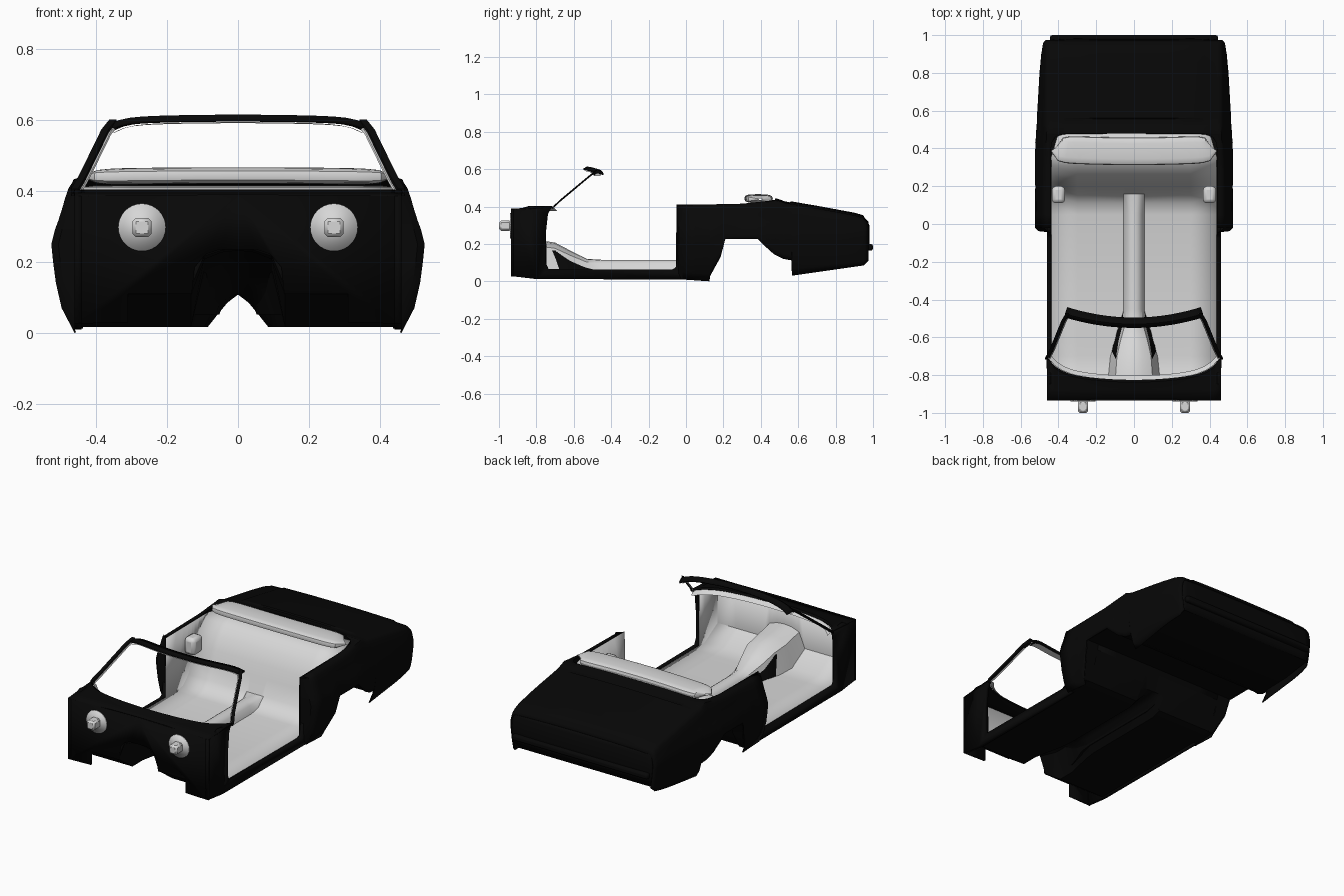
import bpy, bmesh, math

if "Cube" in bpy.data.objects:
    bpy.data.objects.remove(bpy.data.objects["Cube"])


def material(name, v):
    m = bpy.data.materials.new(name)
    m.diffuse_color = (v, v, v, 1)
    m.use_nodes = True
    m.node_tree.nodes["Principled BSDF"].inputs["Base Color"].default_value = m.diffuse_color
    return m


BLACK = material("body_black", 0.0022)
GREY = material("lining_grey", 0.68)


def lerp(table, v):
    """Piecewise linear lookup in a list of (key, value)."""
    if v <= table[0][0]:
        return table[0][1]
    for (a, p), (b, q) in zip(table, table[1:]):
        if v <= b:
            return p + (q - p) * (v - a) / (b - a)
    return table[-1][1]


def make(name, verts, faces, mats, mirror=True, solid=0.0, offset=-1, angle=35):
    me = bpy.data.meshes.new(name)
    me.from_pydata(verts, [], faces)
    ob = bpy.data.objects.new(name, me)
    bpy.context.collection.objects.link(ob)
    for m in mats:
        me.materials.append(m)
    bpy.ops.object.select_all(action='DESELECT')
    ob.select_set(True)
    bpy.context.view_layer.objects.active = ob
    bpy.ops.object.shade_smooth_by_angle(angle=math.radians(angle))
    if mirror:
        ob.modifiers.new("mirror", 'MIRROR')
    if solid:
        s = ob.modifiers.new("thickness", 'SOLIDIFY')
        s.thickness, s.offset = solid, offset
        if len(mats) > 1:
            s.material_offset = s.material_offset_rim = 1
    return ob


def grid(name, rows, mats, **kw):
    n = len(rows[0])
    faces = [(i * n + j, i * n + j + 1, (i + 1) * n + j + 1, (i + 1) * n + j)
             for i in range(len(rows) - 1) for j in range(n - 1)]
    return make(name, [p for r in rows for p in r], faces, mats, **kw)


def box(name, c, size, mat, bevel, segs=1, mirror=True):
    bm = bmesh.new()
    bmesh.ops.create_cube(bm, size=1)
    vs = [tuple(c[k] + v.co[k] * size[k] for k in range(3)) for v in bm.verts]
    fs = [[v.index for v in f.verts] for f in bm.faces]
    bm.free()
    ob = make(name, vs, fs, [mat], mirror=mirror)
    b = ob.modifiers.new("bevel", 'BEVEL')
    b.width, b.segments = bevel, segs
    ob.modifiers.move(len(ob.modifiers) - 1, 0)
    return ob


# Cabin tub: firewall, footwell, floor with tunnel, rear bulkhead and shelf
FLOOR = [(-0.92, 0.13), (-0.8, 0.06), (-0.7, 0.055), (-0.62, 0.055), (-0.53, 0.055), (-0.45, 0.055),
         (0.05, 0.055), (0.11, 0.068), (0.16, 0.115), (0.195, 0.2), (0.22, 0.27), (0.26, 0.34),
         (0.31, 0.39), (0.35, 0.41), (0.485, 0.415)]
BELLY = [(-0.93, 0.11), (-0.8, 0.017), (-0.7, 0.017), (-0.62, 0.017), (-0.53, 0.017), (-0.45, 0.017),
         (0.06, 0.017), (0.12, 0.035), (0.165, 0.105), (0.2, 0.2)]
TOP = [(-0.92, 0.24), (-0.8, 0.222), (-0.7, 0.207), (-0.62, 0.165), (-0.53, 0.12), (-0.45, 0.115)]
WIDE_IN = [(-0.8, 0.135), (-0.7, 0.125), (-0.62, 0.1), (-0.53, 0.065), (-0.45, 0.055)]
WIDE_OUT = [(-0.7, 0.132), (-0.62, 0.115), (-0.53, 0.095), (-0.45, 0.085)]


def tub_row(y, z0, wide, drop, ends):
    w, h = lerp(wide, y), max(0, lerp(TOP, y) - drop - z0)
    k = min(1, max(0, (y + 0.7) / 0.25))
    prof = [a + (b - a) * k for a, b in zip((1, 0.96, 0.8, 0), ends)]
    row = [(w * t, y, z0 + h * p) for t, p in zip((0, 0.35, 0.72, 1), prof)]
    return row + [(0.3, y, z0), (0.44 if y < 0.4 else 0.4, y, z0)]


grid("cabin_tub", [tub_row(-0.92, 0.385, WIDE_IN, 0, (1, 1, 0.7, 0))]
     + [tub_row(y, z, WIDE_IN, 0, (1, 0.95, 0.7, 0)) for y, z in FLOOR], [GREY, BLACK], solid=0.004)
grid("underbody", [tub_row(y, z, WIDE_OUT, 0.007, (1, 0.75, 0.33, 0)) for y, z in BELLY], [BLACK])

# Side lining of footwell, sill and rear cabin
LINE = [(-0.92, 0.385), (-0.75, 0.385), (-0.745, 0.06), (-0.055, 0.06), (-0.05, 0.41), (0.34, 0.413)]
ys = [-0.92, -0.8, -0.75, -0.745, -0.055, -0.05, 0.05, 0.11, 0.16, 0.195, 0.22, 0.26, 0.31, 0.34]
grid("side_lining", [[(0.437, y, lerp(FLOOR, y) - 0.002), (0.437, y, lerp(LINE, y))] for y in ys],
     [GREY, BLACK], solid=0.004)

# Cowl side, door opening edge and sill in one plate
side = [(-0.935, 0.028), (-0.935, 0.385), (-0.86, 0.388), (-0.83, 0.403), (-0.72, 0.393), (-0.738, 0.36),
        (-0.75, 0.25), (-0.75, 0.1), (-0.735, 0.066), (-0.075, 0.062), (-0.055, 0.075), (-0.045, 0.14),
        (0.0, 0.14), (0.0, 0.01), (-0.8, 0.012)]
make("sill_and_cowl_side", [(0.45, y, z) for y, z in side], [range(len(side))], [BLACK], solid=0.02, offset=0)

# Firewall with tunnel notch and footwell cutouts
wall = [(0, 0.235), (0.05, 0.235), (0.09, 0.222), (0.122, 0.185), (0.13, 0.11), (0.31, 0.11), (0.31, 0.03),
        (0.46, 0.026), (0.46, 0.385), (0, 0.39)]
make("firewall", [(x, -0.929, z) for x, z in wall], [range(len(wall))], [BLACK], solid=0.012, offset=0)

# Cowl top, ending on the curved windscreen base
rows = [[], [], [], []]
for i in range(13):
    u = i / 12
    x, yb = 0.46 * u, -0.825 + 0.05 * u ** 2 + 0.065 * u ** 8
    for r, p in zip(rows, [(x, -0.934, 0.387), (x, -0.875, 0.392), (x, yb - 0.012, 0.404), (x, yb, 0.398)]):
        r.append(p)
grid("cowl_top", rows, [BLACK], solid=0.008)
grid("windscreen_base_trim", [[(x * 0.99, y, z - 0.002) for x, y, z in rows[3]],
                              [(x * 0.97, y + 0.022, z - 0.022) for x, y, z in rows[3]]], [GREY])


# Windscreen pillars and header
def pillar(name, d, r, mat):
    path = [(0.46, -0.712, 0.395), (0.438, -0.672, 0.432), (0.374, -0.515, 0.563), (0.352, -0.48, 0.59)]
    ring = [(-r, 0, r), (r, 0, r), (r, 0, -r), (-r, 0, -r), (-r, 0, r)]
    ring = [(a, math.copysign(r * 0.5, c), c) for a, b, c in ring]
    grid(name, [[(x + a - d, y + b + d * 0.3, z + c) for a, b, c in ring] for x, y, z in path], [mat])


pillar("windscreen_pillar", 0.0, 0.01, BLACK)
pillar("pillar_trim", 0.012, 0.005, GREY)
rows = [[], [], []]
for i in range(13):
    u = i / 12
    x, z = 0.365 * u, 0.614 - 0.008 * u ** 2 - 0.02 * u ** 10
    yf = -0.55 + 0.055 * u ** 2
    for r, p in zip(rows, [(x, yf, z - 0.012), (x, yf + 0.02, z), (x * 0.97, yf + 0.055, z - 0.01)]):
        r.append(p)
grid("windscreen_header", rows, [BLACK], solid=0.009)
grid("header_trim", [[(x * 0.97, y + 0.004, z - 0.012) for x, y, z in rows[0]],
                     [(x * 0.97, y - 0.012, z - 0.011) for x, y, z in rows[2]]], [GREY])

# Rear body shell: deck, shoulders, flanks and wheel arch outline
FLANK = [(0, 0.46), (0.03, 0.474), (0.07, 0.496), (0.14, 0.512), (0.2, 0.52), (0.25, 0.525), (0.29, 0.515),
         (0.33, 0.5), (0.38, 0.486), (0.42, 0.472)]
TAPER = [(0.4, 1), (0.6, 0.975), (0.8, 0.955), (0.92, 0.935), (0.96, 0.915), (0.975, 0.89)]
DECK = [(-0.03, 0.408), (0.3, 0.415), (0.44, 0.43), (0.48, 0.437), (0.53, 0.419), (0.7, 0.39), (0.9, 0.353),
        (0.945, 0.34), (0.975, 0.31)]
BOTTOM = [(-0.02, 0.01), (0.125, 0.0), (0.13, 0.03), (0.185, 0.13), (0.21, 0.225), (0.385, 0.225), (0.42, 0.19),
          (0.47, 0.145), (0.52, 0.12), (0.564, 0.112), (0.566, 0.03), (0.95, 0.085), (0.975, 0.11)]
INNER = [(0.38, 0.442), (0.43, 0.435), (0.46, 0.415), (0.475, 0.375), (0.48, 0.0)]


def flank(z, y):
    return lerp(FLANK, z) * lerp(TAPER, y)


def shell_row(y):
    top, low, xi = lerp(DECK, y), lerp(BOTTOM, y), lerp(INNER, y)
    xs = flank(top, y)
    lid = 0.006 if 0.56 < y < 0.96 else 0
    if xi == 0:
        row = [(x, y, top + 0.008 * (1 - (x / 0.45) ** 2) + (lid if x < 0.37 else 0))
               for x in (0, 0.18, 0.36, 0.375)]
    else:
        row = [(xi + (xs - 0.02 - xi) * t, y, top) for t in (0, 0.3, 0.6, 0.8)]
    row += [(max(xs - 0.02, xi), y, top), (xs - 0.005, y, top - 0.005)]
    for i in range(11):
        z = top - 0.016 + (low - top + 0.016) * i / 10
        row.append((flank(z, y), y, z))
    return row


stations = sorted({y for t in (DECK, BOTTOM, INNER) for y, _ in t if -0.02 <= y <= 0.975}
                  | {-0.02, 0.05, 0.35, 0.555, 0.562, 0.62, 0.8, 0.85, 0.96})
grid("rear_shell", [shell_row(y) for y in stations], [BLACK], solid=0.005)

# Door jamb closing the front of the rear fender
zs = [0.01, 0.07, 0.14, 0.2, 0.25, 0.29, 0.33, 0.38, 0.408]
grid("door_jamb", [[(0.44, -0.045, z), (flank(z, 0) - 0.02, -0.038, z), (flank(z, 0), -0.02, z)] for z in zs], [BLACK])

# Tail panel and bumper
tail = [(0.97, 0.318), (0.98, 0.3), (0.982, 0.2), (0.976, 0.16), (0.965, 0.115)]
grid("tail_panel", [[(flank(z, 0.97) * u, y - 0.012 * u ** 8, z) for u in (0, 0.5, 0.8, 0.93, 1)] for y, z in tail],
     [BLACK], solid=0.005)
box("rear_bumper", (0, 0.983, 0.182), (0.89, 0.034, 0.036), BLACK, 0.012, 2, mirror=False)

# Wheel housing and luggage floor seen from below
under = [(0.0, 0.012, 0.436), (0.125, 0.03, 0.436), (0.185, 0.13, 0.436), (0.21, 0.229, 0.436), (0.211, 0.23, 0),
         (0.385, 0.23, 0), (0.42, 0.195, 0), (0.47, 0.15, 0), (0.53, 0.122, 0), (0.75, 0.115, 0), (0.967, 0.115, 0)]
grid("luggage_floor", [[(x0, y, z), (flank(z, y) - 0.006, y, z)] for y, z, x0 in under], [BLACK])

# Folded roof roll, rounded at its ends
rows = []
for i in range(25):
    u = i / 12 - 1
    s = max(0.02, 1 - abs(u) ** 14) ** 0.5
    ring = []
    for k in range(17):
        a = 2 * math.pi * k / 16
        c, t = math.cos(a), math.sin(a)
        dy, dz = (math.copysign(abs(v) ** 0.6, v) for v in (c, t))
        ring.append((u * (0.425 - 0.015 * dy), 0.385 + 0.012 * u * u + 0.073 * s * dy, 0.443 - 0.004 * u * u + 0.023 * s * dz))
    rows.append(ring)
grid("folded_roof", rows, [GREY], mirror=False)

# Inner wheel housings
box("inner_wheel_housing", (0.4, 0.155, 0.305), (0.07, 0.09, 0.1), GREY, 0.02, 2)

# Round discs and pegs on the firewall
N = 32
ring = [(0.27 + 0.067 * math.cos(2 * math.pi * i / N), 0.067 * math.sin(2 * math.pi * i / N) + 0.297) for i in range(N)]
make("lamp_disc", [(x, -0.938, z) for x, z in ring], [range(N)], [GREY], solid=0.006, offset=0)
box("lamp_peg", (0.27, -0.967, 0.297), (0.054, 0.066, 0.054), GREY, 0.01)
